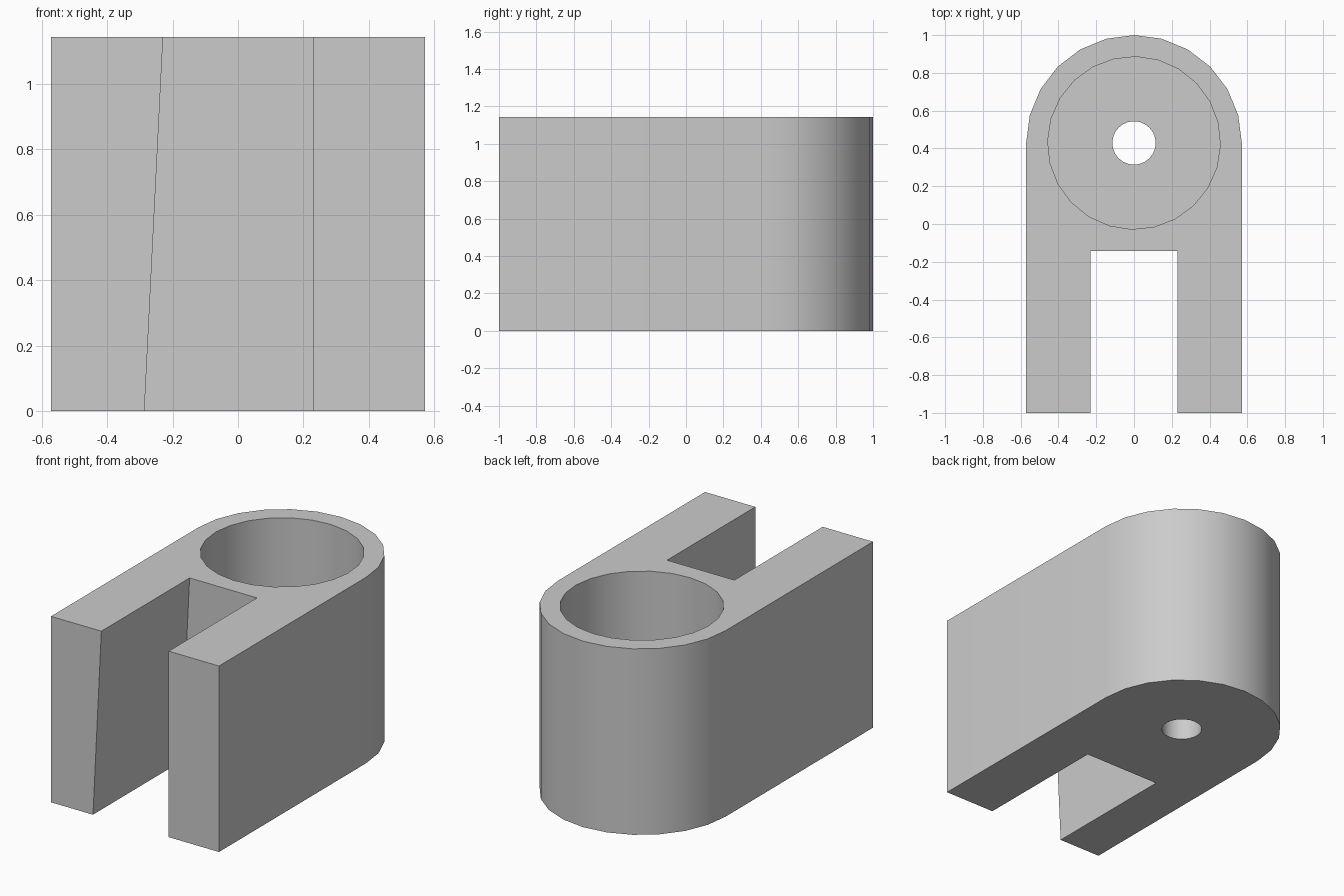
import bpy, bmesh, math

if "Cube" in bpy.data.objects:
    bpy.data.objects.remove(bpy.data.objects["Cube"], do_unlink=True)

R, H, CY = 0.571, 1.143, 0.429      # outer radius, height, bore centre
SLOT, SLOT_END, LEAN = 0.229, -0.143, 0.057
BORE_R, HOLE_R, FLOOR = 0.457, 0.115, 0.19
SIDES = 24

grey = bpy.data.materials.new("plain grey")
grey.use_nodes = True
colour = (0.6, 0.6, 0.6, 1)
grey.diffuse_color = colour
grey.node_tree.nodes["Principled BSDF"].inputs["Base Color"].default_value = colour


def loft(name, lower, upper, z0, z1):
    """Solid between two matching outlines."""
    bm = bmesh.new()
    a = [bm.verts.new((x, y, z0)) for x, y in lower]
    b = [bm.verts.new((x, y, z1)) for x, y in upper]
    bm.faces.new(a[::-1])
    bm.faces.new(b)
    n = len(a)
    for i in range(n):
        j = (i + 1) % n
        bm.faces.new((a[i], a[j], b[j], b[i]))
    bmesh.ops.recalc_face_normals(bm, faces=bm.faces)
    mesh = bpy.data.meshes.new(name)
    bm.to_mesh(mesh)
    bm.free()
    mesh.materials.append(grey)
    obj = bpy.data.objects.new(name, mesh)
    bpy.context.collection.objects.link(obj)
    return obj


def arc(radius, count, step, turn=0.0):
    return [(radius * math.cos(turn + i * step), CY + radius * math.sin(turn + i * step))
            for i in range(count)]


def body_outline(left_slot):
    """Rounded back with two prongs pointing forward."""
    prongs = [(-R, -1), (left_slot, -1), (left_slot, SLOT_END),
              (SLOT, SLOT_END), (SLOT, -1), (R, -1)]
    return arc(R, SIDES // 2 + 1, math.tau / SIDES) + prongs


# Forked body, with one slot wall leaning
body = loft("forked_body", body_outline(-SLOT - LEAN), body_outline(-SLOT), 0, H)

# Wide blind bore from above and a small hole through its floor
bore = arc(BORE_R, SIDES, math.tau / SIDES, math.radians(-1.5))
hole = arc(HOLE_R, SIDES, math.tau / SIDES)
cutters = [loft("bore_cutter", bore, bore, FLOOR, H + 0.2),
           loft("hole_cutter", hole, hole, -0.2, H)]

bpy.ops.object.select_all(action='DESELECT')
bpy.context.view_layer.objects.active = body
body.select_set(True)
for cutter in cutters:
    cutter.hide_render = True
    cut = body.modifiers.new(cutter.name, 'BOOLEAN')
    cut.operation = 'DIFFERENCE'
    cut.solver = 'EXACT'
    cut.object = cutter
    bpy.ops.object.modifier_apply(modifier=cut.name)
    bpy.data.objects.remove(cutter, do_unlink=True)

bpy.ops.object.shade_smooth_by_angle(angle=math.radians(30))
